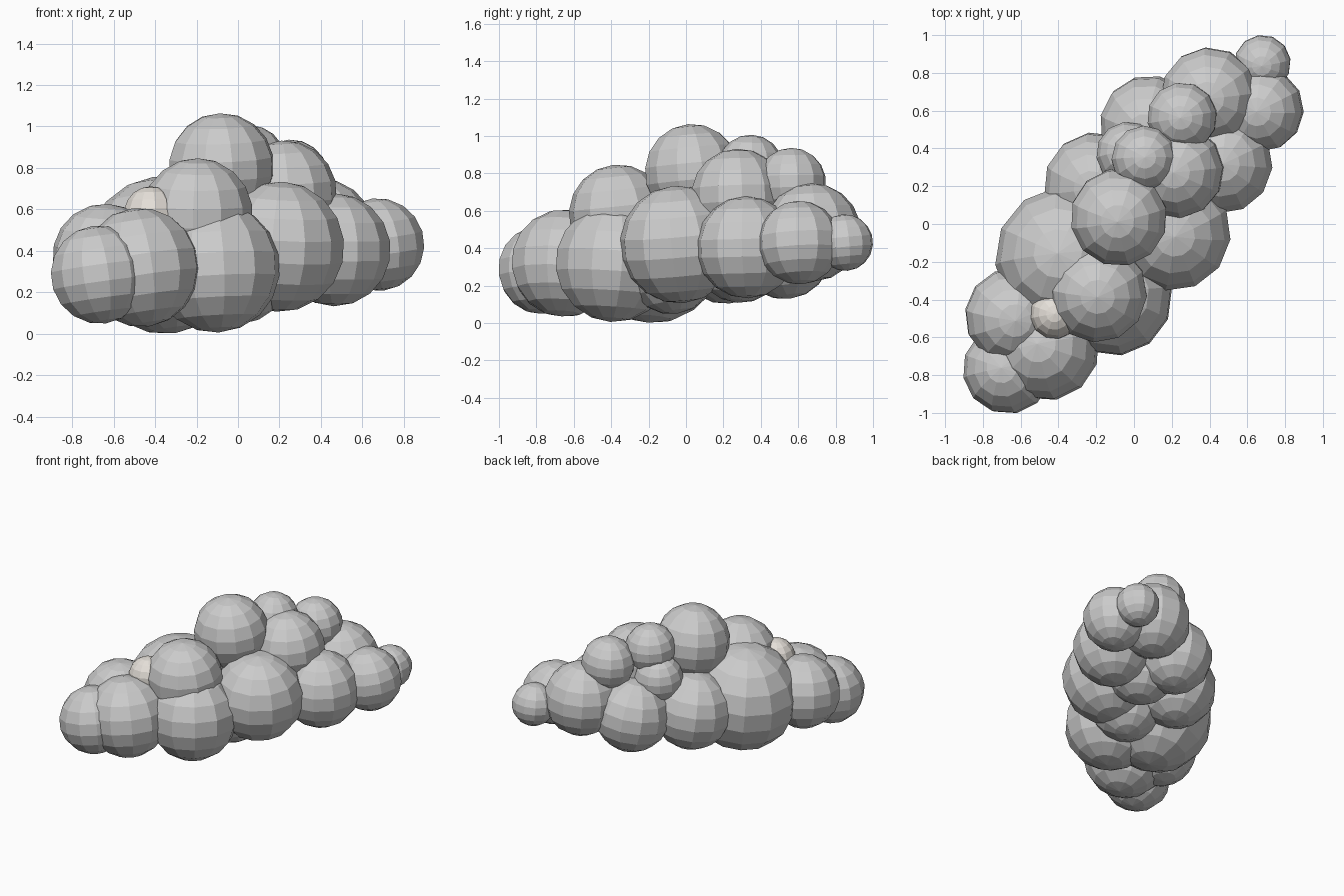
import bpy, random

random.seed(4)


def puff(name, x, y, z, r):
    # Low-poly flat-shaded ball with a slight tilt
    tilt = (random.uniform(-.12, .12), random.uniform(-.15, .05), random.uniform(0, .5))
    bpy.ops.mesh.primitive_uv_sphere_add(segments=12, ring_count=9, radius=r * 1.01,
                                         location=(x, y, z), rotation=tilt)
    ob = bpy.context.object
    ob.name = name
    return ob


# Lower row of the cloud, front-left end to back-right end
base = [
    (-.67, -.77, .285, .235), (-.47, -.65, .32, .285), (-.64, -.49, .37, .255),
    (-.11, -.385, .32, .312), (-.355, -.18, .38, .378), (.2, -.04, .42, .312),
    (-.2, .21, .38, .275), (.465, .325, .405, .27), (.08, .525, .39, .26),
    (.4, .675, .485, .26), (.675, .605, .43, .222), (.68, .85, .43, .15),
]
# Upper puffs
top = [
    (-.195, -.36, .58, .265), (-.08, .035, .805, .257), (.225, .28, .68, .25),
    (.055, .345, .83, .175), (-.03, .37, .635, .17), (.255, .565, .75, .185),
]
# Puffs filling the underside
core = [(0, -.08, .30, .25), (.18, .29, .36, .25)]

for label, group in (("base_puff", base), ("top_puff", top), ("core_puff", core)):
    for i, p in enumerate(group):
        puff(f"{label}_{i + 1}", *p)

# Small tinted puff tucked into the left side
small = puff("tinted_puff", -.42, -.48, .58, .13)
mat = bpy.data.materials.new("warm_grey")
mat.diffuse_color = (.78, .74, .69, 1)
small.data.materials.append(mat)
